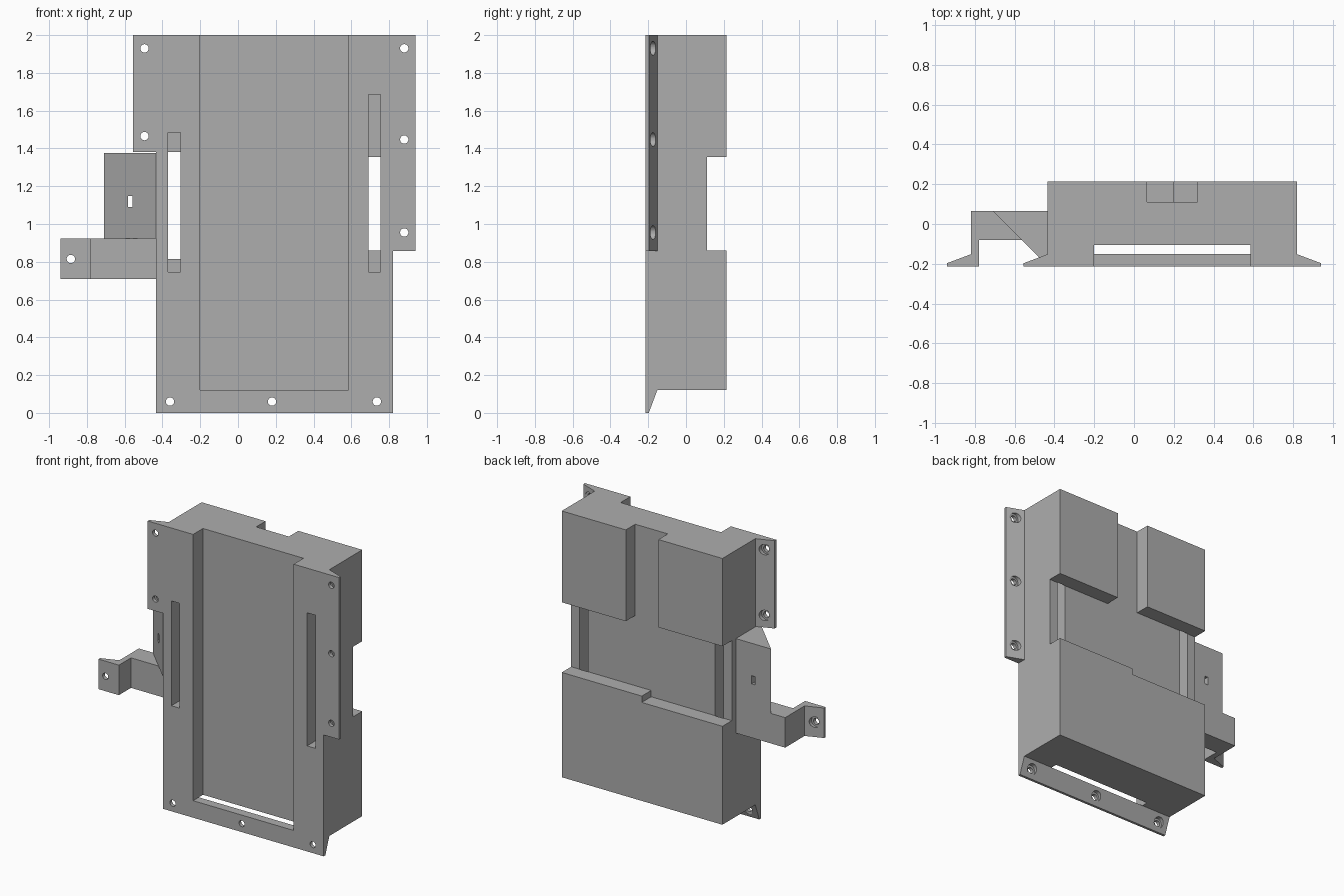
import bpy, bmesh
from mathutils import Vector

old = bpy.data.objects.get("Cube")
if old:
    bpy.data.objects.remove(old, do_unlink=True)

grey = bpy.data.materials.new("plain grey")
grey.use_nodes = True
colour = (0.42, 0.42, 0.42, 1)
grey.diffuse_color = colour
grey.node_tree.nodes["Principled BSDF"].inputs["Base Color"].default_value = colour

FRONT, BACK = -0.215, 0.215
LEFT_WALL, RIGHT_WALL = -0.435, 0.82


def prism(name, points, axis, low, high):
    """Extrude an outline along z (points are x, y) or x (points are y, z)."""
    bm = bmesh.new()
    place = (lambda p: (p[0], p[1], low)) if axis == "z" else (lambda p: (low, p[0], p[1]))
    face = bm.faces.new([bm.verts.new(place(p)) for p in points])
    result = bmesh.ops.extrude_face_region(bm, geom=[face])
    shift = Vector((0, 0, high - low)) if axis == "z" else Vector((high - low, 0, 0))
    verts = [v for v in result["geom"] if isinstance(v, bmesh.types.BMVert)]
    bmesh.ops.translate(bm, vec=shift, verts=verts)
    bmesh.ops.recalc_face_normals(bm, faces=bm.faces)
    mesh = bpy.data.meshes.new(name)
    bm.to_mesh(mesh)
    bm.free()
    mesh.materials.append(grey)
    ob = bpy.data.objects.new(name, mesh)
    bpy.context.collection.objects.link(ob)
    return ob


def box(name, x, y, z):
    corners = [(x[0], y[0]), (x[1], y[0]), (x[1], y[1]), (x[0], y[1])]
    return prism(name, corners, "z", z[0], z[1])


def cylinder(name, x, z, radius, y0, y1):
    bpy.ops.mesh.primitive_cylinder_add(
        vertices=32, radius=radius, depth=y1 - y0,
        location=(x, (y0 + y1) / 2, z), rotation=(1.5707963, 0, 0))
    ob = bpy.context.object
    ob.name = name
    ob.data.materials.append(grey)
    return ob


def cut(target, cutters):
    """Subtract each cutter, bake the result and drop the cutters."""
    for cutter in cutters:
        cutter.hide_render = True
        mod = target.modifiers.new("cut", "BOOLEAN")
        mod.operation = "DIFFERENCE"
        mod.solver = "EXACT"
        mod.object = cutter
    bpy.context.view_layer.update()
    graph = bpy.context.evaluated_depsgraph_get()
    baked = bpy.data.meshes.new_from_object(target.evaluated_get(graph))
    target.modifiers.clear()
    target.data = baked
    for cutter in cutters:
        bpy.data.objects.remove(cutter, do_unlink=True)


def screw_holes(target, spots):
    """Through holes with a wider seat sunk in from the back."""
    cutters = []
    for x, z in spots:
        cutters.append(cylinder("hole_cutter", x, z, 0.022, -0.3, -0.1))
        cutters.append(cylinder("seat_cutter", x, z, 0.037, -0.19, -0.1))
    cut(target, cutters)


# Main housing: front pocket, side slots, stepped rear band and rear channel
housing = box("housing", (LEFT_WALL, RIGHT_WALL), (FRONT, BACK), (0.12, 2))
cut(housing, [
    box("pocket_cutter", (-0.2, 0.585), (-0.4, -0.105), (0, 2.2)),
    box("band_cutter_a", (-0.6, 0.195), (0.11, 0.4), (0.815, 1.38)),
    box("band_cutter_b", (0.19, 1), (0.11, 0.4), (0.86, 1.355)),
    box("channel_cutter", (0.065, 0.32), (0.11, 0.4), (1.3, 2.2)),
    box("slot_cutter_a", (-0.37, -0.305), (-0.4, 0.112), (0.745, 1.485)),
    box("slot_cutter_b", (0.69, 0.755), (-0.4, 0.112), (0.745, 1.685)),
])

# Tapered mounting flanges
bottom_flange = prism(
    "bottom_flange", [(FRONT, 0), (-0.197, 0), (-0.152, 0.12), (FRONT, 0.12)],
    "x", LEFT_WALL, RIGHT_WALL)
screw_holes(bottom_flange, [(-0.36, 0.06), (0.18, 0.06), (0.735, 0.06)])


def side_flange(name, wall, tip, bottom, heights):
    outline = [(wall, FRONT), (tip, FRONT), (tip, -0.197), (wall, -0.152)]
    flange = prism(name, outline, "z", bottom, 2)
    middle = (wall + tip) / 2
    screw_holes(flange, [(middle, z) for z in heights])


side_flange("left_flange", RIGHT_WALL, 0.94, 0.857, [1.93, 1.447, 0.955])
side_flange("right_flange", LEFT_WALL, -0.555, 1.38, [1.93, 1.465])

# Side bracket: cranked arm with a tapered foot
arm = prism("bracket_arm", [
    (-0.94, FRONT), (-0.78, FRONT), (-0.78, -0.08), (LEFT_WALL, -0.08),
    (LEFT_WALL, 0.065), (-0.82, 0.065), (-0.82, -0.152), (-0.94, -0.197),
], "z", 0.71, 0.922)
screw_holes(arm, [(-0.885, 0.815)])

# Wedge gusset above the arm, with a small slot
gusset = prism("bracket_gusset", [
    (-0.71, 0.065), (LEFT_WALL, -0.21), (LEFT_WALL, 0.065)], "z", 0.922, 1.377)
cut(gusset, [box("gusset_cutter", (-0.583, -0.558), (-0.4, 0.3), (1.09, 1.148))])
